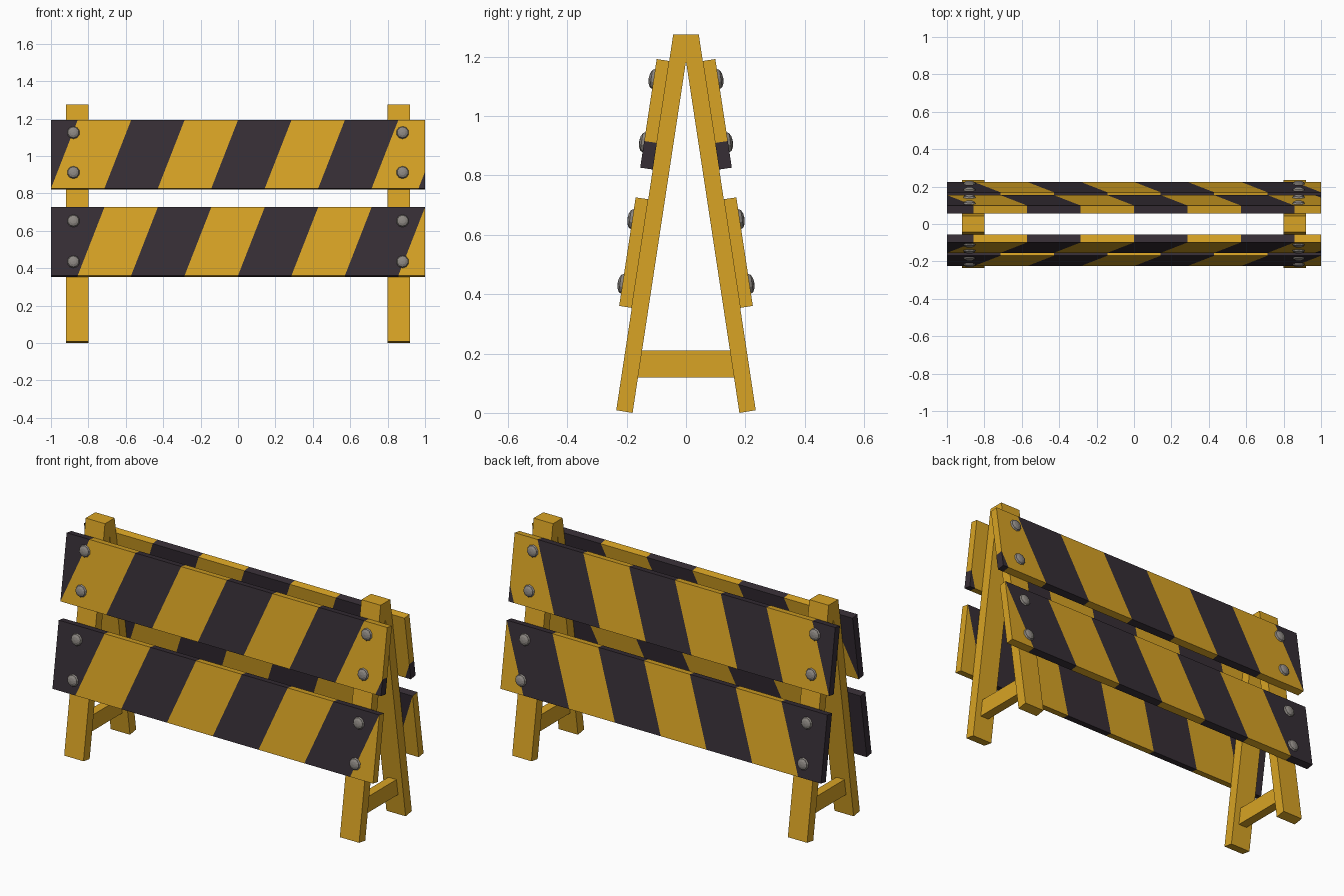
import bpy, bmesh, math
from mathutils import Matrix, Vector

if "Cube" in bpy.data.objects:
    bpy.data.objects.remove(bpy.data.objects["Cube"])

def material(name, rgb):
    m = bpy.data.materials.new(name)
    m.diffuse_color = (*rgb, 1)
    m.use_nodes = True
    m.node_tree.nodes["Principled BSDF"].inputs["Base Color"].default_value = m.diffuse_color
    return m

YELLOW = material("warm yellow", (0.69, 0.37, 0.018))
DARK = material("dark charcoal", (0.037, 0.027, 0.036))
GREY = material("bolt grey", (0.26, 0.24, 0.22))

SLOPE = 0.152                      # lean of the legs, y per z
A = math.atan(SLOPE)
FOOT_Y = 0.2365                    # outer leg face at ground level
THICK, HEIGHT = 0.043, 0.37        # plank section
SHIFT = (1 / 7) / HEIGHT           # slant of the stripes

def finish(bm, name, mats):
    bmesh.ops.recalc_face_normals(bm, faces=bm.faces)
    me = bpy.data.meshes.new(name)
    bm.to_mesh(me)
    bm.free()
    for m in mats:
        me.materials.append(m)
    ob = bpy.data.objects.new(name, me)
    bpy.context.collection.objects.link(ob)
    return ob

def leaning(side):
    """Local (x, outward, up the leg) to world; side is +1 back, -1 front."""
    c, s = math.cos(A), math.sin(A)
    m = Matrix(((1, 0, 0, 0), (0, c, -s, FOOT_Y), (0, s, c, 0), (0, 0, 0, 1)))
    return Matrix.Diagonal((1, side, 1, 1)) @ m

def box(bm, x, y, z):
    size = Vector((x[1] - x[0], y[1] - y[0], z[1] - z[0], 1))
    mid = Vector((sum(x) / 2, sum(y) / 2, sum(z) / 2))
    bmesh.ops.create_cube(bm, size=1, matrix=Matrix.Translation(mid) @ Matrix.Diagonal(size))

# A-shaped leg pairs, with a low spreader bar between the legs
profile = [(-0.235, 0.009), (-0.043, 1.275), (0.043, 1.275), (0.235, 0.009),
           (0.18, 0), (0, 1.185), (-0.18, 0)]
for side, sx in (("left", -1), ("right", 1)):
    bm = bmesh.new()
    face = bm.faces.new([bm.verts.new((sx * 0.86 - 0.06, y, z)) for y, z in profile])
    ext = bmesh.ops.extrude_face_region(bm, geom=[face])
    bmesh.ops.translate(bm, vec=(0.12, 0, 0),
                        verts=[v for v in ext["geom"] if isinstance(v, bmesh.types.BMVert)])
    finish(bm, side + "_legs", [YELLOW])
    bm = bmesh.new()
    box(bm, (sx * 0.86 - 0.025, sx * 0.86 + 0.025), (-0.17, 0.17), (0.12, 0.21))
    finish(bm, side + "_spreader_bar", [YELLOW])

# Striped planks: sliced by slanted planes, coloured by stripe number
def plank(name, side, z0, cuts):
    s0 = z0 / math.cos(A)
    bm = bmesh.new()
    box(bm, (-1, 1), (0, THICK), (s0, s0 + HEIGHT))
    for b in cuts:
        bmesh.ops.bisect_plane(bm, geom=bm.verts[:] + bm.edges[:] + bm.faces[:],
                               plane_co=(b, 0, s0), plane_no=(1, 0, -SHIFT))
    for f in bm.faces:
        c = f.calc_center_median()
        at = c.x - SHIFT * (c.z - s0)
        f.material_index = sum(at > b for b in cuts) % 2
    bm.transform(leaning(side))
    finish(bm, name, [DARK, YELLOW])

# Domed bolts on the plank faces
def bolts(name, side, heights):
    bm = bmesh.new()
    for z in heights:
        s = (z - THICK * math.sin(A)) / math.cos(A)
        for x in (-0.88, 0.88):
            m = (Matrix.Translation((x, THICK, s)) @ Matrix.Diagonal((1, 0.5, 1, 1))
                 @ Matrix.Rotation(math.pi / 2, 4, 'X'))
            bmesh.ops.create_uvsphere(bm, u_segments=10, v_segments=6, radius=0.034, matrix=m)
    bm.transform(leaning(side))
    finish(bm, name, [GREY])

upper_cuts = [-1 + 2 * i / 7 for i in range(7)] + [0.965]
lower_cuts = [-6 / 7 + 2 * i / 7 for i in range(7)]
for word, side in (("front", -1), ("back", 1)):
    plank(word + "_upper_plank", side, 0.82, upper_cuts)
    plank(word + "_lower_plank", side, 0.354, lower_cuts)
    bolts(word + "_upper_bolts", side, (1.125, 0.912))
    bolts(word + "_lower_bolts", side, (0.653, 0.435))
